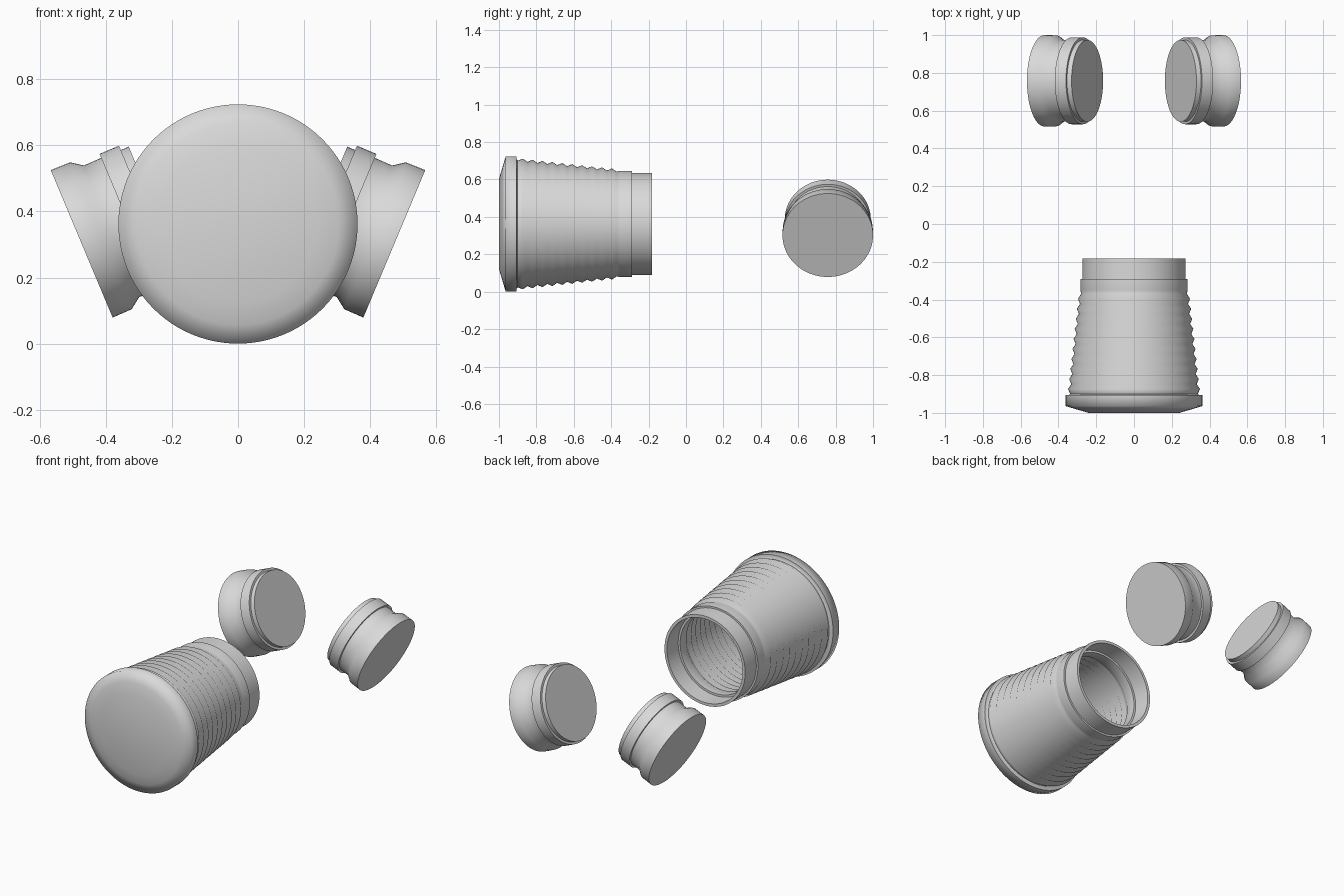
import bpy, bmesh
from math import cos, sin, tau, radians
from mathutils import Matrix, Vector

cube = bpy.data.objects.get("Cube")
if cube:
    bpy.data.objects.remove(cube, do_unlink=True)

grey = bpy.data.materials.new("light_grey")
grey.use_nodes = True
grey.diffuse_color = (0.7, 0.7, 0.7, 1)
grey.node_tree.nodes["Principled BSDF"].inputs["Base Color"].default_value = (0.7, 0.7, 0.7, 1)


def lathe(name, profile, axis, origin, sharp, sides=96):
    """Spin (distance, radius) points about an axis and cap both ends."""
    bm = bmesh.new()
    rings = [[bm.verts.new((r * cos(tau * i / sides), r * sin(tau * i / sides), d))
              for i in range(sides)] for d, r in profile]
    for a, b in zip(rings, rings[1:]):
        for i in range(sides):
            j = (i + 1) % sides
            bm.faces.new((a[i], a[j], b[j], b[i]))
    bm.faces.new(rings[0][::-1])
    bm.faces.new(rings[-1])
    bmesh.ops.recalc_face_normals(bm, faces=bm.faces)
    turn = Vector((0, 0, 1)).rotation_difference(Vector(axis)).to_matrix().to_4x4()
    bm.transform(Matrix.Translation(origin) @ turn)
    mesh = bpy.data.meshes.new(name)
    bm.to_mesh(mesh)
    bm.free()
    mesh.materials.append(grey)
    obj = bpy.data.objects.new(name, mesh)
    bpy.context.collection.objects.link(obj)
    bpy.ops.object.select_all(action="DESELECT")
    obj.select_set(True)
    bpy.context.view_layer.objects.active = obj
    bpy.ops.object.shade_smooth_by_angle(angle=radians(sharp))
    return obj


# Ribbed section: alternating valleys and peaks on a taper
ribs = 10
ribbed = []
for k in range(2 * ribs + 1):
    t = k / (2 * ribs)
    ribbed.append((0.1 + 0.53 * t, 0.338 - 0.058 * t + (0.014 if k % 2 else 0)))
wall = 0.025

# Hollow sleeve: domed front, rim, ribs, collar, then back down the bore
outside = [(0, 0.24), (0.019, 0.305), (0.036, 0.362), (0.095, 0.362), (0.095, 0.345)]
collar = [(0.65, 0.284), (0.71, 0.284), (0.71, 0.273), (0.818, 0.273)]
bore = [(0.818, 0.256), (0.71, 0.256), (0.71, 0.243), (0.65, 0.243)]
inside = [(d, r - wall) for d, r in reversed(ribbed)] + [(0.06, 0.313)]
lathe("ribbed_sleeve", outside + ribbed + collar + bore + inside,
      (0, 1, 0), (0, -1, 0.362), 75)

# Pair of tilted plugs: wide foot, waist, raised band and inner end
plug = [(0, 0.242), (0.063, 0.241), (0.098, 0.216), (0.155, 0.217),
        (0.155, 0.23), (0.219, 0.23), (0.219, 0.216), (0.245, 0.216)]
for name, side in (("left_plug", 1), ("right_plug", -1)):
    lathe(name, plug, (-0.922 * side, 0, 0.387), (0.473 * side, 0.758, 0.302), 50)
